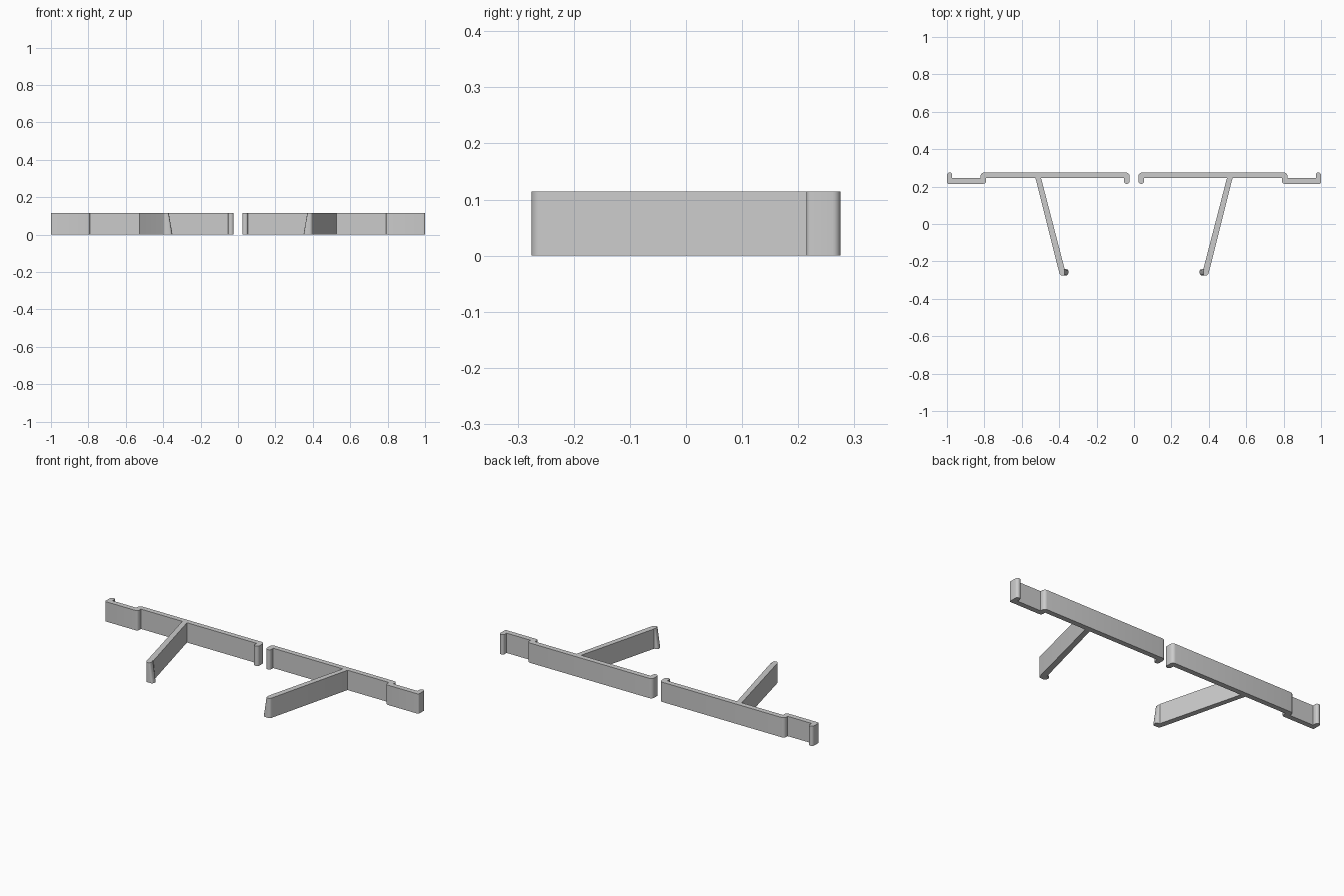
import bpy, bmesh, math
from mathutils import Vector

if "Cube" in bpy.data.objects:
    bpy.data.objects.remove(bpy.data.objects["Cube"])

HEIGHT = 0.114


def fillet(corners, steps=5):
    """Round each (x, y, radius) corner of a closed outline."""
    pts = []
    n = len(corners)
    for i, (x, y, r) in enumerate(corners):
        p = Vector((x, y))
        if r == 0:
            pts.append(p)
            continue
        a = (Vector(corners[i - 1][:2]) - p).normalized()
        b = (Vector(corners[(i + 1) % n][:2]) - p).normalized()
        half = a.angle(b) / 2
        centre = p + (a + b).normalized() * (r / math.sin(half))
        start = p + a * (r / math.tan(half)) - centre
        end = p + b * (r / math.tan(half)) - centre
        for k in range(steps + 1):
            d = start.normalized().slerp(end.normalized(), k / steps)
            pts.append(centre + d.normalized() * r)
    return pts


def extruded(name, corners, top_shape=lambda p: p):
    """Extrude an outline upward; top_shape moves the upper points."""
    pts = fillet(corners)
    bm = bmesh.new()
    low = [bm.verts.new((p.x, p.y, 0)) for p in pts]
    high = [bm.verts.new((*top_shape(p), HEIGHT)) for p in pts]
    bm.faces.new(low)
    bm.faces.new(high)
    n = len(pts)
    for i in range(n):
        j = (i + 1) % n
        bm.faces.new((low[i], low[j], high[j], high[i]))
    bmesh.ops.recalc_face_normals(bm, faces=bm.faces)
    mesh = bpy.data.meshes.new(name)
    bm.to_mesh(mesh)
    bm.free()
    obj = bpy.data.objects.new(name, mesh)
    bpy.context.collection.objects.link(obj)
    bpy.ops.object.select_all(action='DESELECT')
    obj.select_set(True)
    bpy.context.view_layer.objects.active = obj
    bpy.ops.object.shade_smooth_by_angle(angle=math.radians(30))
    # Opposite half
    obj.modifiers.new("mirror", 'MIRROR').use_mirror_merge = False
    return obj


# Stepped bar with an outer hook and an inner hook
extruded("hooked_bar", [
    (-1.0, 0.215, 0.008), (-0.79, 0.215, 0.015), (-0.79, 0.245, 0),
    (-0.053, 0.245, 0), (-0.053, 0.215, 0.012), (-0.023, 0.215, 0.014),
    (-0.023, 0.275, 0.02), (-0.82, 0.275, 0.018), (-0.82, 0.245, 0),
    (-0.972, 0.245, 0), (-0.972, 0.275, 0.012), (-1.0, 0.275, 0.014),
])


# Slanted leg whose small toe slopes back towards the top
def slope_toe(p):
    if p.y < -0.2405 and p.x > -0.39:
        return Vector((-0.39 + (p.x + 0.39) * 0.5, p.y))
    return p


extruded("slanted_leg", [
    (-0.528, 0.25, 0), (-0.498, 0.25, 0), (-0.371, -0.24, 0),
    (-0.35, -0.244, 0.01), (-0.352, -0.275, 0.012), (-0.396, -0.275, 0.016),
], slope_toe)
